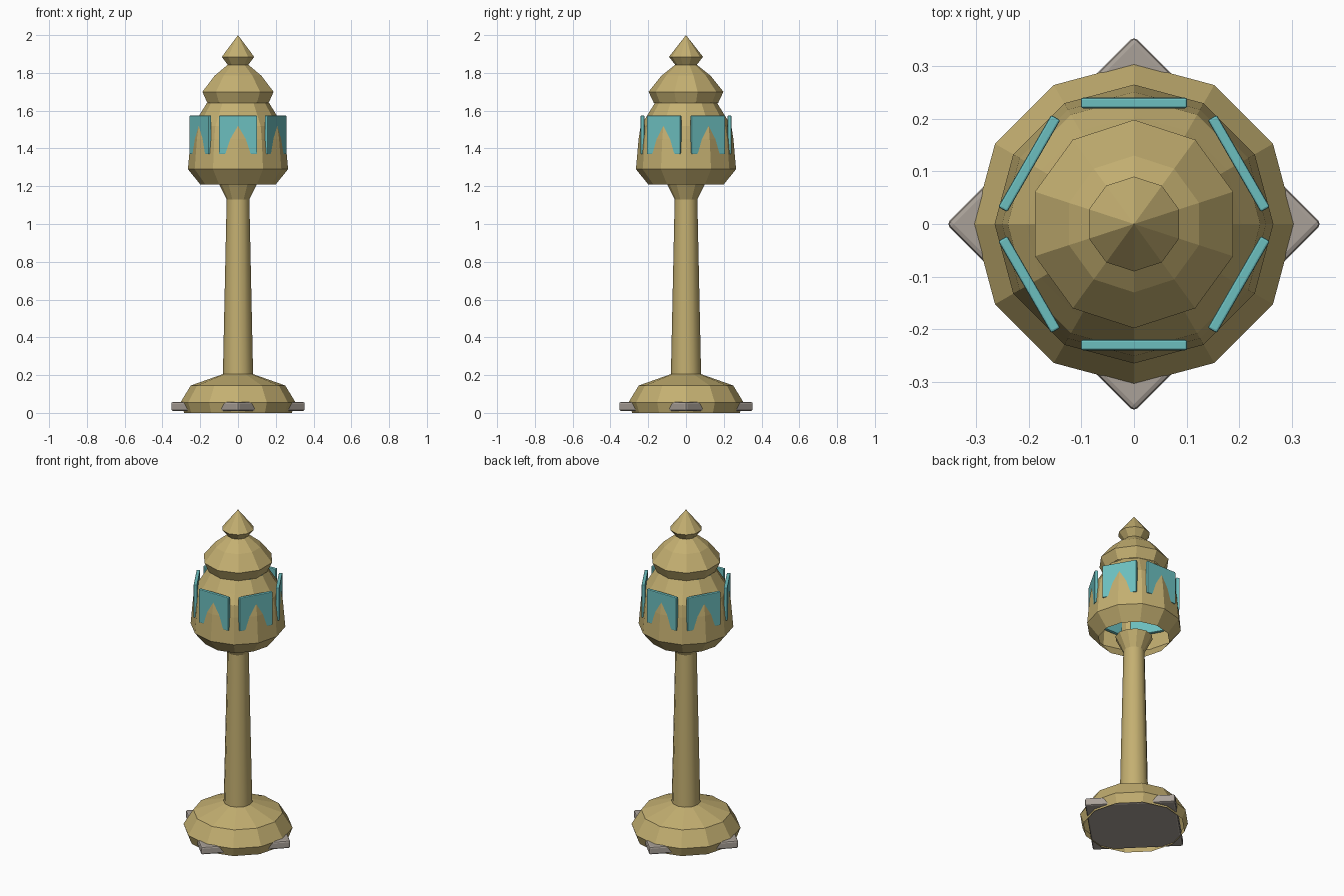
import bpy, bmesh, math
from mathutils import Matrix

cube = bpy.data.objects.get("Cube")
if cube:
    bpy.data.objects.remove(cube, do_unlink=True)


def material(name, rgb):
    mat = bpy.data.materials.new(name)
    mat.use_nodes = True
    color = (*rgb, 1.0)
    mat.diffuse_color = color
    node = next(n for n in mat.node_tree.nodes if n.type == 'BSDF_PRINCIPLED')
    node.inputs["Base Color"].default_value = color
    return mat


brass = material("brass", (0.55, 0.43, 0.165))
glass = material("teal_glass", (0.15, 0.52, 0.52))
stone = material("stone_grey", (0.40, 0.355, 0.315))


def add_object(name, bm, mat):
    mesh = bpy.data.meshes.new(name)
    bm.to_mesh(mesh)
    bm.free()
    mesh.materials.append(mat)
    obj = bpy.data.objects.new(name, mesh)
    bpy.context.collection.objects.link(obj)
    return obj


def lathe(name, profile, sides, mat, cap_top=False):
    """Open faceted shell from (radius, height) points, one corner facing +y."""
    bm = bmesh.new()
    rings = []
    for r, z in profile:
        if r == 0:
            rings.append([bm.verts.new((0, 0, z))] * sides)
            continue
        angles = [math.pi / 2 + math.tau * i / sides for i in range(sides)]
        rings.append([bm.verts.new((r * math.cos(a), r * math.sin(a), z)) for a in angles])
    for low, high in zip(rings, rings[1:]):
        for i in range(sides):
            j = (i + 1) % sides
            corners = [low[i], low[j], high[j], high[i]]
            bm.faces.new(list(dict.fromkeys(corners)))
    if cap_top:
        bm.faces.new(rings[-1])
    return add_object(name, bm, mat)


def box(name, size, mat, matrix, bevel):
    bm = bmesh.new()
    bmesh.ops.create_cube(bm, size=1.0, matrix=Matrix.Diagonal((*size, 1)))
    bmesh.ops.bevel(bm, geom=bm.edges[:], offset=bevel, segments=2,
                    profile=0.5, affect='EDGES')
    bm.transform(matrix)
    return add_object(name, bm, mat)


# Foot: stone slab turned on its corner, under a faceted dome
box("foot_slab", (0.505, 0.505, 0.048), stone,
    Matrix.Translation((0, 0, 0.034)) @ Matrix.Rotation(math.pi / 4, 4, 'Z'), 0.01)
lathe("foot_dome", [(0.285, 0), (0.305, 0.055), (0.25, 0.145), (0.08, 0.205)], 12, brass, True)

# Tapered post with a flared collar
post = lathe("post", [(0.08, 0.2), (0.06, 1.13)], 12, brass)
lathe("collar", [(0.06, 1.13), (0.105, 1.22)], 12, brass, True)

# Lantern body, open underneath
lathe("lantern_body", [(0.2, 1.21), (0.265, 1.29), (0.258, 1.37), (0.251, 1.45),
                       (0.24, 1.52), (0.205, 1.575), (0.165, 1.64)], 12, brass)

# Six glass panes around the lantern
for i in range(6):
    turn = Matrix.Rotation(math.tau * i / 6, 4, 'Z')
    box(f"glass_pane_{i + 1}", (0.202, 0.02, 0.204), glass,
        turn @ Matrix.Translation((0, 0.23, 1.472)), 0.004)

# Roof cap and pointed finial
lathe("roof", [(0.17, 1.64), (0.198, 1.70), (0.13, 1.785), (0.055, 1.845)], 10, brass, True)
lathe("finial", [(0.055, 1.84), (0.09, 1.885), (0, 2.0)], 10, brass)

# Smooth the round post only
bpy.ops.object.select_all(action='DESELECT')
post.select_set(True)
bpy.context.view_layer.objects.active = post
bpy.ops.object.shade_smooth_by_angle(angle=math.radians(35))
